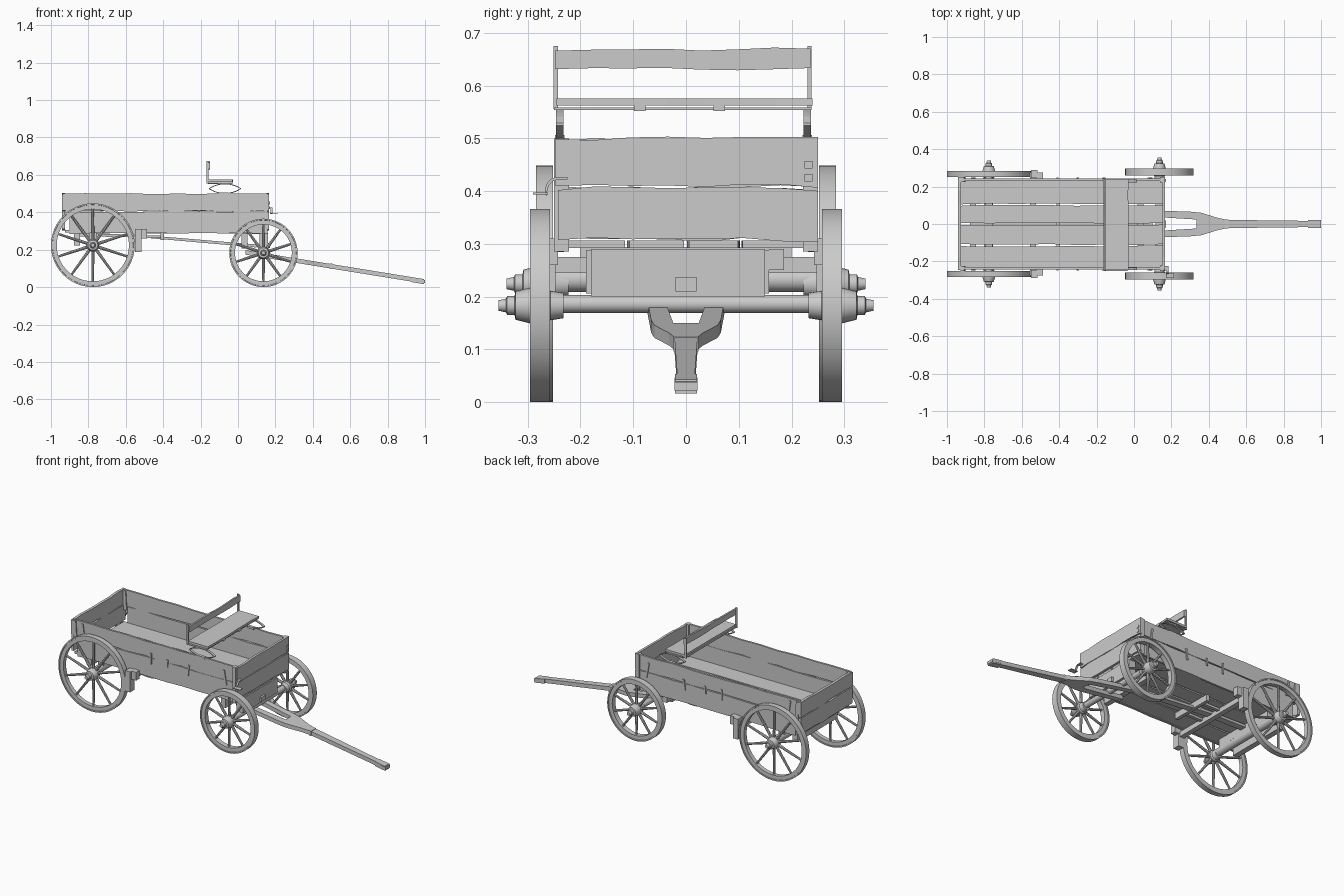
import bpy, bmesh, math, random
from mathutils import Vector, Matrix

if "Cube" in bpy.data.objects:
    bpy.data.objects.remove(bpy.data.objects["Cube"])

random.seed(4)


def finish(name, bm, smooth=False):
    bmesh.ops.recalc_face_normals(bm, faces=bm.faces)
    me = bpy.data.meshes.new(name)
    bm.to_mesh(me)
    bm.free()
    ob = bpy.data.objects.new(name, me)
    bpy.context.collection.objects.link(ob)
    if smooth:
        bpy.ops.object.select_all(action='DESELECT')
        bpy.context.view_layer.objects.active = ob
        ob.select_set(True)
        bpy.ops.object.shade_smooth_by_angle(angle=math.radians(35))
    return ob


def box(name, x, y, z, cuts=0, wear=0.0, tilt=0.0):
    """Box from ranges; cuts and wear make a weathered plank, tilt leans it in the xz plane."""
    lo, hi = Vector((x[0], y[0], z[0])), Vector((x[1], y[1], z[1]))
    size = hi - lo
    axis = max(range(3), key=lambda i: size[i])
    bm = bmesh.new()
    bmesh.ops.create_cube(bm, size=1)
    if cuts:
        edges = [e for e in bm.edges if abs(e.verts[0].co[axis] - e.verts[1].co[axis]) > 0.5]
        bmesh.ops.subdivide_edges(bm, edges=edges, cuts=cuts)
    mid = (lo + hi) / 2
    rot = Matrix.Rotation(tilt, 3, 'Y')
    wide = max((i for i in range(3) if i != axis), key=lambda i: size[i])
    for v in bm.verts:
        v.co = rot @ Vector([v.co[i] * size[i] for i in range(3)]) + mid
    if wear:
        shift = {}
        for v in bm.verts:
            key = (round(v.co[axis], 4), v.co[wide] > mid[wide])
            v.co[wide] += shift.setdefault(key, random.uniform(-wear, wear))
    return finish(name, bm)


def prism(name, pts, place, a, b):
    """Extrude a 2D outline between a and b; place maps (u, v, depth) to a point."""
    bm = bmesh.new()
    r0 = [bm.verts.new(place(u, v, a)) for u, v in pts]
    r1 = [bm.verts.new(place(u, v, b)) for u, v in pts]
    n = len(pts)
    bm.faces.new(r0)
    bm.faces.new(r1)
    for i in range(n):
        bm.faces.new((r0[i], r0[(i + 1) % n], r1[(i + 1) % n], r1[i]))
    return finish(name, bm)


def lathe(name, profile, centre, segs, closed=False):
    """Revolve (radius, y) points about the y axis."""
    bm = bmesh.new()
    rings = []
    for r, y in profile:
        rings.append([bm.verts.new((centre[0] + r * math.cos(t), y, centre[1] + r * math.sin(t)))
                      for t in (2 * math.pi * k / segs for k in range(segs))])
    pairs = list(zip(rings, rings[1:]))
    if closed:
        pairs.append((rings[-1], rings[0]))
    else:
        bm.faces.new(rings[0])
        bm.faces.new(rings[-1])
    for p, q in pairs:
        for k in range(segs):
            j = (k + 1) % segs
            bm.faces.new((p[k], p[j], q[j], q[k]))
    return finish(name, bm, True)


def wheel(name, x, r, side, yc, w, tip):
    c, y = (x, r), lambda v: v * side
    # wooden felloe with a thin tyre
    lathe(name + "_rim", [(r, y(yc - w / 2)), (r, y(yc + w / 2)), (r - .007, y(yc + w / 2)),
                          (r - .008, y(yc + w * .4)), (r - .031, y(yc + w * .4)),
                          (r - .031, y(yc - w * .4)), (r - .008, y(yc - w * .4)),
                          (r - .007, y(yc - w / 2))], c, 48, True)
    # stepped hub
    lathe(name + "_hub", [(.024, y(yc - .045)), (.028, y(yc - .02)), (.034, y(yc - .014)),
                          (.034, y(yc + .018)), (.030, y(tip - .044)), (.027, y(tip - .032)),
                          (.018, y(tip - .030)), (.018, y(tip - .016)), (.013, y(tip - .014)),
                          (.010, y(tip))], c, 20)
    # tapered spokes
    bm = bmesh.new()
    for k in range(10):
        t = math.pi / 2 + k * math.pi / 5
        d = Vector((math.cos(t), 0, math.sin(t)))
        m = (Matrix.Translation(Vector((x, y(yc), r)) + d * (r + .005) / 2)
             @ d.to_track_quat('Z', 'Y').to_matrix().to_4x4())
        bmesh.ops.create_cone(bm, cap_ends=True, segments=8, radius1=.0085, radius2=.006,
                              depth=r - .05, matrix=m)
    finish(name + "_spokes", bm, True)


# wheels and axles
for side, tag in ((-1, "right"), (1, "left")):
    wheel("rear_wheel_" + tag, -.776, .224, side, .268, .032, .34)
    wheel("front_wheel_" + tag, .136, .183, side, .277, .038, .355)
lathe("rear_axle", [(.023, -.25), (.023, .25)], (-.776, .232), 20)
lathe("front_axle", [(.017, -.26), (.017, .26)], (.136, .186), 20)

# floor planks
for i, (a, b) in enumerate(((-.236, -.118), (-.110, -.006), (.004, .1), (.108, .236))):
    box(f"floor_plank_{i}", (-.925, .155), (a, b), (.292, .306), 6, .003)

# side, tail and front boards
for side, tag in ((-1, "right"), (1, "left")):
    y = sorted((side * .231, side * .243))
    box("side_board_lower_" + tag, (-.9, .15), y, (.287, .403), 8, .003)
    box("side_board_upper_" + tag, (-.935, .155), y, (.407, .499), 8, .004)
    yo = sorted((side * .243, side * .249))
    # cleats and split straps on the outside
    for i, (cx, z0, z1, tilt) in enumerate(((-.86, .4, .49, -.15), (-.41, .37, .435, 0),
                                           (-.3, .38, .425, .05), (-.16, .365, .43, .12),
                                           (.085, .375, .465, -.18))):
        box(f"side_cleat_{tag}_{i}", (cx - .005, cx + .005), yo, (z0, z1), 0, 0, tilt)
    box("front_corner_post_" + tag, (.138, .158), sorted((side * .222, side * .25)), (.285, .5))
    box("rear_corner_post_" + tag, (-.925, -.905), sorted((side * .225, side * .25)), (.38, .497), 0, 0, -.06)
for name, x in (("tail", (-.942, -.926)), ("front", (.152, .166))):
    box(name + "_board_lower", x, (-.243, .25), (.307, .405), 6, .005)
    box(name + "_board_upper", x, (-.247, .25), (.41, .499), 6, .004)
for z in (.425, .45):
    box("front_hasp", (.16, .17), (.225, .24), (z - .007, z + .007))

# seat, backrest and battens
box("seat", (-.163, -.028), (-.245, .24), (.562, .575), 6, .004)
box("seat_rail", (-.163, -.035), (-.25, .238), (.554, .558))
for y in (-.088, .063):
    box("seat_batten", (-.16, -.03), (y - .011, y + .011), (.552, .562))
box("seat_back", (-.160, -.150), (-.248, .236), (.631, .669), 6, .003)
for y in (-.247, .234):
    box("seat_back_post", (-.169, -.158), (y - .004, y + .004), (.555, .675))

# leaf springs under the seat
for y in (-.239, .23):
    for tag, sgn in (("upper", 1), ("lower", -1)):
        pts = [(-.07 + .085 * u, .529 + sgn * (.026 * math.cos(u * math.pi / 2) ** .8 if abs(u) < 1 else 0))
               for u in (-1, -.75, -.5, -.25, 0, .25, .5, .75, 1)]
        outline = pts + [(u, v - .005) for u, v in reversed(pts)]
        prism("seat_spring_" + tag, outline, lambda u, v, d: (u, d, v), y - .007, y + .007)
    box("seat_spring_mount", (-.09, -.05), (y - .009, y + .009), (.494, .506))

# tongue with forked hounds and end clip
def slope(u, v, d):
    return (u, v, .192 - .162 * u + d)

half = [(.99, .016), (.5, .022), (.45, .032), (.36, .06), (.3, .066), (.04, .074), (.04, .042), (.335, .024)]
prism("tongue", half + [(u, -v) for u, v in reversed(half)], slope, -.012, .012)
prism("tongue_clip", [(.93, -.021), (.995, -.021), (.995, .021), (.93, .021)], slope, -.015, .012)
prism("tongue_end", [(.945, -.022), (1, -.022), (1, .022), (.945, .022)], slope, -.008, .008)
box("tongue_band", (.49, .505), (-.024, .024), (.096, .125))

# running gear under the bed
box("front_bolster", (.018, .05), (-.19, .157), (.206, .288))
box("front_bolster_end", (.02, .048), (.157, .186), (.25, .29))
box("front_axle_block", (.115, .16), (-.18, .15), (.2, .29))
box("king_bolt_plate", (.16, .172), (-.02, .02), (.21, .237))
box("rear_bolster", (-.878, -.845), (-.19, .19), (.222, .292))
box("rear_axle_block", (-.795, -.757), (-.2, .2), (.245, .294))
prism("reach_pole", [(-.86, .272), (-.52, .266), (.1, .212), (.1, .228), (-.52, .28), (-.86, .288)],
      lambda u, v, d: (u, d, v), -.02, .02)

# brake gear
box("brake_beam", (-.555, -.525), (-.275, .275), (.245, .275))
box("brake_cross_bar", (-.415, -.395), (-.13, .13), (.253, .29))
for y in (-.07, .07):
    box("brake_link", (-.54, -.4), (y - .01, y + .01), (.262, .276))
for side, tag in ((-1, "right"), (1, "left")):
    box("brake_shoe_" + tag, (-.55, -.517), sorted((side * .247, side * .29)), (.187, .31))
    box("brake_arm_" + tag, (-.52, -.487), sorted((side * .243, side * .275)), (.26, .31))

# step bracket on the front corner
box("step_bracket", (.164, .185), (-.25, -.225), (.422, .427))
arc = [(-.25 - .018 * math.sin(t), .395 + .03 * math.cos(t)) for t in (0, .4, .8, 1.2, 1.57)]
prism("step_hook", arc + [(u + .004, v - .004) for u, v in reversed(arc)],
      lambda u, v, d: (d, u, v), .175, .185)
box("step_plate", (.17, .215), (-.29, -.262), (.393, .397))
